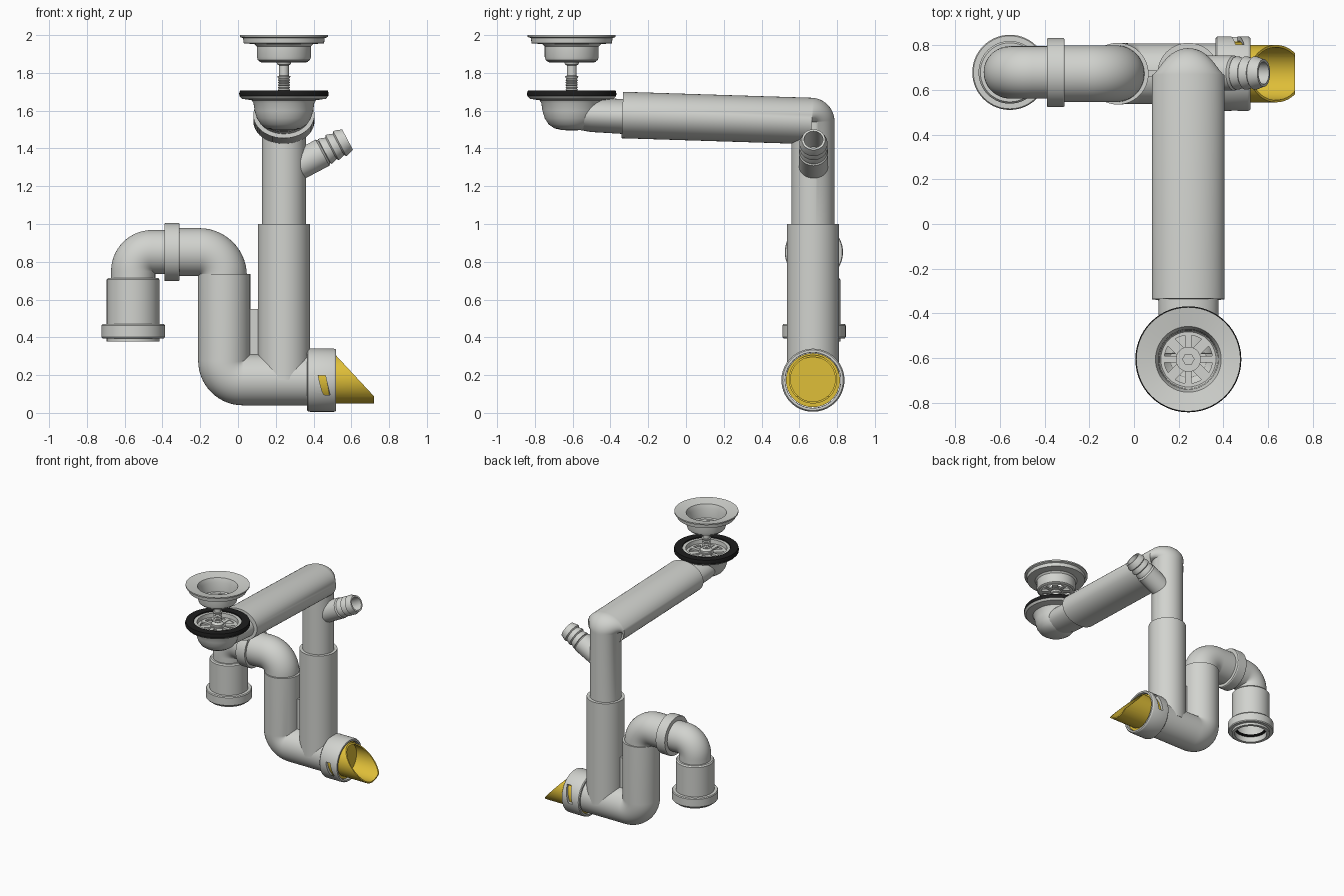
import bpy, bmesh, math
from mathutils import Vector, Matrix

if "Cube" in bpy.data.objects:
    bpy.data.objects.remove(bpy.data.objects["Cube"])

V = Vector
X, Y, Z = V((1, 0, 0)), V((0, 1, 0)), V((0, 0, 1))
YP = 0.672            # y of the pipework plane
SX, SY = 0.243, -0.605  # sink strainer centre


def material(name, rgb):
    m = bpy.data.materials.new(name)
    m.diffuse_color = (*rgb, 1)
    m.use_nodes = True
    m.node_tree.nodes["Principled BSDF"].inputs["Base Color"].default_value = m.diffuse_color
    return m


GREY = material("light_grey_plastic", (0.64, 0.65, 0.62))
YELLOW = material("yellow_plastic", (0.74, 0.52, 0.04))
BLACK = material("black_rubber", (0.012, 0.012, 0.012))


def finish(name, bm, mat):
    bmesh.ops.remove_doubles(bm, verts=bm.verts, dist=1e-5)
    bmesh.ops.recalc_face_normals(bm, faces=bm.faces)
    me = bpy.data.meshes.new(name)
    bm.to_mesh(me)
    bm.free()
    me.materials.append(mat)
    ob = bpy.data.objects.new(name, me)
    bpy.context.collection.objects.link(ob)
    return ob


def skin(bm, rings, closed):
    """Join rings of points with quads; closed also joins last to first, else ends are capped."""
    rv = [[bm.verts.new(p) for p in r] for r in rings]
    n = len(rv[0])
    pairs = list(zip(rv, rv[1:])) + ([(rv[-1], rv[0])] if closed else [])
    for a, b in pairs:
        for i in range(n):
            j = (i + 1) % n
            bm.faces.new((a[i], a[j], b[j], b[i]))
    if not closed:
        bm.faces.new(rv[0])
        bm.faces.new(rv[-1])


def lathe_bm(bm, prof, loc, axis=Z, n=56, closed=True):
    """Revolve a (radius, height) outline about an axis."""
    q = V(axis).to_track_quat('Z', 'Y')
    ang = [2 * math.pi * i / n for i in range(n)]
    skin(bm, [[V(loc) + q @ V((max(r, 1e-6) * math.cos(a), max(r, 1e-6) * math.sin(a), h))
               for a in ang] for r, h in prof], closed)


def lathe(name, prof, loc, axis=Z, mat=GREY, n=56):
    bm = bmesh.new()
    lathe_bm(bm, prof, loc, axis, n)
    return finish(name, bm, mat)


def sweep(name, stations, side, mat=GREY, n=48):
    """Elliptical tube through (point, tangent, side radius, other radius) stations."""
    bm = bmesh.new()
    rings = []
    for p, t, a, b in stations:
        up = V(t).cross(side).normalized()
        rings.append([V(p) + side * a * math.cos(k) + up * b * math.sin(k)
                      for k in (2 * math.pi * i / n for i in range(n))])
    skin(bm, rings, False)
    return finish(name, bm, mat)


def bend(start, corner, end, R, r0, r1=None, steps=14):
    """Stations for a straight, rounded corner, straight run; radii blend in the corner."""
    s, c, e = V(start), V(corner), V(end)
    d1, d2 = (c - s).normalized(), (e - c).normalized()
    r1 = r1 or r0
    out = [(s, d1, *r0)]
    for i in range(steps + 1):
        f = i / steps
        t = f * math.pi / 2
        p = c - d1 * R + d2 * R - d2 * R * math.cos(t) + d1 * R * math.sin(t)
        out.append((p, d1 * math.cos(t) + d2 * math.sin(t),
                    r0[0] + (r1[0] - r0[0]) * f, r0[1] + (r1[1] - r0[1]) * f))
    return out + [(e, d2, *r1)]


def wheel(name, z, R):
    """Strainer grid: rim, hub and eight spokes."""
    bm = bmesh.new()
    lathe_bm(bm, [(R, 0), (R, .014), (R - .02, .014), (R - .02, 0)], (SX, SY, z))
    lathe_bm(bm, [(.056, 0), (.056, .022), (.04, .022), (.04, .016), (0, .016), (0, 0)], (SX, SY, z), n=32)
    for k in range(8):
        m = (Matrix.Translation((SX, SY, z + .008)) @ Matrix.Rotation(k * math.pi / 4, 4, 'Z')
             @ Matrix.Translation(((R + .03) / 2, 0, 0))
             @ Matrix.Diagonal((R - .04, .045 if k % 2 else .028, .014, 1)))
        bmesh.ops.create_cube(bm, size=1, matrix=m)
    return finish(name, bm, GREY)


# --- sink strainer cup, grid and bolt
lathe("strainer_cup", [(.233, 2), (.233, 1.99), (.216, 1.984), (.213, 1.957), (.155, 1.952), (.143, 1.94),
                       (.143, 1.885), (.138, 1.868), (.118, 1.855), (.118, 1.866), (.13, 1.88),
                       (.134, 1.95), (.147, 1.985)], (SX, SY, 0))
wheel("strainer_grid", 1.858, .128)
lathe("bolt_head", [(0, 1.87), (.028, 1.87), (.028, 1.892), (0, 1.892)], (SX, SY, 0), n=6)
threads = [pt for k in range(9) for pt in ((.033, 1.775 - k * .013), (.027, 1.7685 - k * .013))]
lathe("threaded_bolt", [(0, 1.86), (.04, 1.86), (.036, 1.845), (.026, 1.84), (.026, 1.785), (.035, 1.783)]
      + threads + [(0, 1.66)], (SX, SY, 0), n=32)

# --- rubber gasket and waste bowl
lathe("gasket", [(.235, 1.677), (.237, 1.69), (.232, 1.708), (.175, 1.708), (.17, 1.677)], (SX, SY, 0), mat=BLACK)
lathe("waste_bowl", [(.235, 1.677), (.222, 1.663), (.17, 1.655), (.161, 1.64), (.155, 1.6), (.143, 1.56),
                     (.122, 1.527), (.09, 1.506), (.05, 1.497), (0, 1.495), (0, 1.51), (.08, 1.52),
                     (.125, 1.56), (.142, 1.61), (.15, 1.7), (.175, 1.7), (.178, 1.677)], (SX, SY, 0))
wheel("bowl_grid", 1.655, .148)
lathe("bowl_hub", [(.045, 1.65), (.045, 1.69), (.03, 1.7), (0, 1.7), (0, 1.65)], (SX, SY, 0), n=32)

# --- oval pipe from bowl, oval sleeve turning down into the upright
d = V((0, 1, -.033)).normalized()
sweep("bowl_outlet", [((SX, -.58, 1.583), d, .12, .082), ((SX, -.5, 1.577), d, .133, .09),
                      ((SX, -.3, 1.568), d, .135, .093)], X)
sweep("horizontal_sleeve", bend((SX, -.337, 1.577), (SX, YP, 1.545), (SX, YP, .95), .006,
                                (.162, .123), (.116, .114)), X)
lathe("upright_sleeve", [(.138, .175), (.138, 1.0), (.11, 1.0), (.11, .175)], (SX, YP, 0))

# --- ribbed hose nozzle on the upright
nz = [(.05, 0), (.078, 0), (.078, .2), (.07, .208), (.066, .21)]
for k in range(3):
    h = .21 + k * .045
    nz += [(.074, h + .003), (.074, h + .012), (.064, h + .04)]
nz += [(.062, .35), (.05, .35)]
nd = V((.885, 0, .465)).normalized()
lathe("hose_nozzle", nz, V((.58, YP + .003, 1.447)) - nd * .35, nd, n=40)
lathe("nozzle_inner_wall", [(0, 0), (.052, 0), (.052, .02), (0, .02)], V((.58, YP, 1.447)) - nd * .2, nd, n=32)

# --- trap: lower bend, upper bend, outlet bend
r = (.138, .138)
sweep("lower_trap_pipe", bend((.42, YP, .175), (-.073, YP, .175), (-.073, YP, .735), .1, (.135, .135), r), Y)
r = (.127, .127)
sweep("upper_trap_bend", bend((-.08, YP, .68), (-.08, YP, .851), (-.35, YP, .851), .125, r), Y)
r = (.117, .117)
sweep("outlet_bend", bend((-.35, YP + .006, .851), (-.555, YP + .006, .851), (-.555, YP + .006, .62), .1, r), Y)
lathe("trap_collar", [(.1, 0), (.15, 0), (.154, .006), (.154, .074), (.15, .08), (.1, .08)],
      (-.31, YP + .005, .851), -X)
lathe("outlet_socket", [(.1, .715), (.132, .715), (.14, .705), (.14, .47), (.163, .47), (.168, .463),
                        (.168, .402), (.163, .395), (.14, .395), (.14, .377), (.118, .377), (.118, .5),
                        (.112, .51), (.112, .65)], (-.555, YP + .006, 0))
lathe("outlet_seal", [(.12, .42), (.12, .44), (.105, .435), (.105, .425)], (-.555, YP + .006, 0), mat=BLACK)

# --- web between the upright and the trap
bm = bmesh.new()
bmesh.ops.create_cube(bm, size=1, matrix=Matrix.Translation((.085, YP, .41)) @ Matrix.Diagonal((.1, .03, .28, 1)))
finish("connecting_web", bm, GREY)

# --- cleaning-plug nut with two slanted slots
NZ = .173
nut = lathe("plug_nut", [(.146, 0), (.158, 0), (.165, .006), (.167, .015), (.167, .143), (.165, .15), (.16, .155),
                         (.147, .155)], (.365, YP, NZ), X)
for s in (-1, 1):
    st = []
    for i in range(9):
        a = math.radians(10 - 48 * i / 8)
        p = V((.443 + .03 * i / 8, YP + s * .157 * math.cos(a), NZ - s * .157 * math.sin(a)))
        st.append((p, V((0, s * math.sin(a), math.cos(a))), .02, .04))
    cutter = sweep("slot_cutter", st, X, n=20)
    cutter.hide_render = True
    mod = nut.modifiers.new("slot", 'BOOLEAN')
    mod.operation, mod.object = 'DIFFERENCE', cutter
    bpy.context.view_layer.objects.active = nut
    bpy.ops.object.modifier_apply(modifier="slot")
    bpy.data.objects.remove(cutter)

# --- yellow plug: sleeve inside the nut and a diagonally cut scoop
lathe("plug_sleeve", [(.12, .38), (.143, .38), (.143, .5), (.12, .5)], (0, YP, NZ), X, YELLOW)
bm = bmesh.new()
lathe_bm(bm, [(0, .44), (.128, .44), (.128, .72), (.118, .72), (.118, .5), (0, .5)], (0, YP, .178), X)
bmesh.ops.remove_doubles(bm, verts=bm.verts, dist=1e-5)
cut = bmesh.ops.bisect_plane(bm, geom=bm.verts[:] + bm.edges[:] + bm.faces[:], plane_co=(.52, 0, .303),
                             plane_no=(.215, 0, .2), clear_outer=True)
bmesh.ops.triangle_fill(bm, edges=[e for e in cut['geom_cut'] if isinstance(e, bmesh.types.BMEdge)],
                        use_beauty=True)
finish("plug_scoop", bm, YELLOW)

# --- smooth shading with sharp edges kept
for ob in bpy.context.scene.objects:
    ob.select_set(True)
bpy.context.view_layer.objects.active = nut
bpy.ops.object.shade_smooth_by_angle(angle=math.radians(32))
